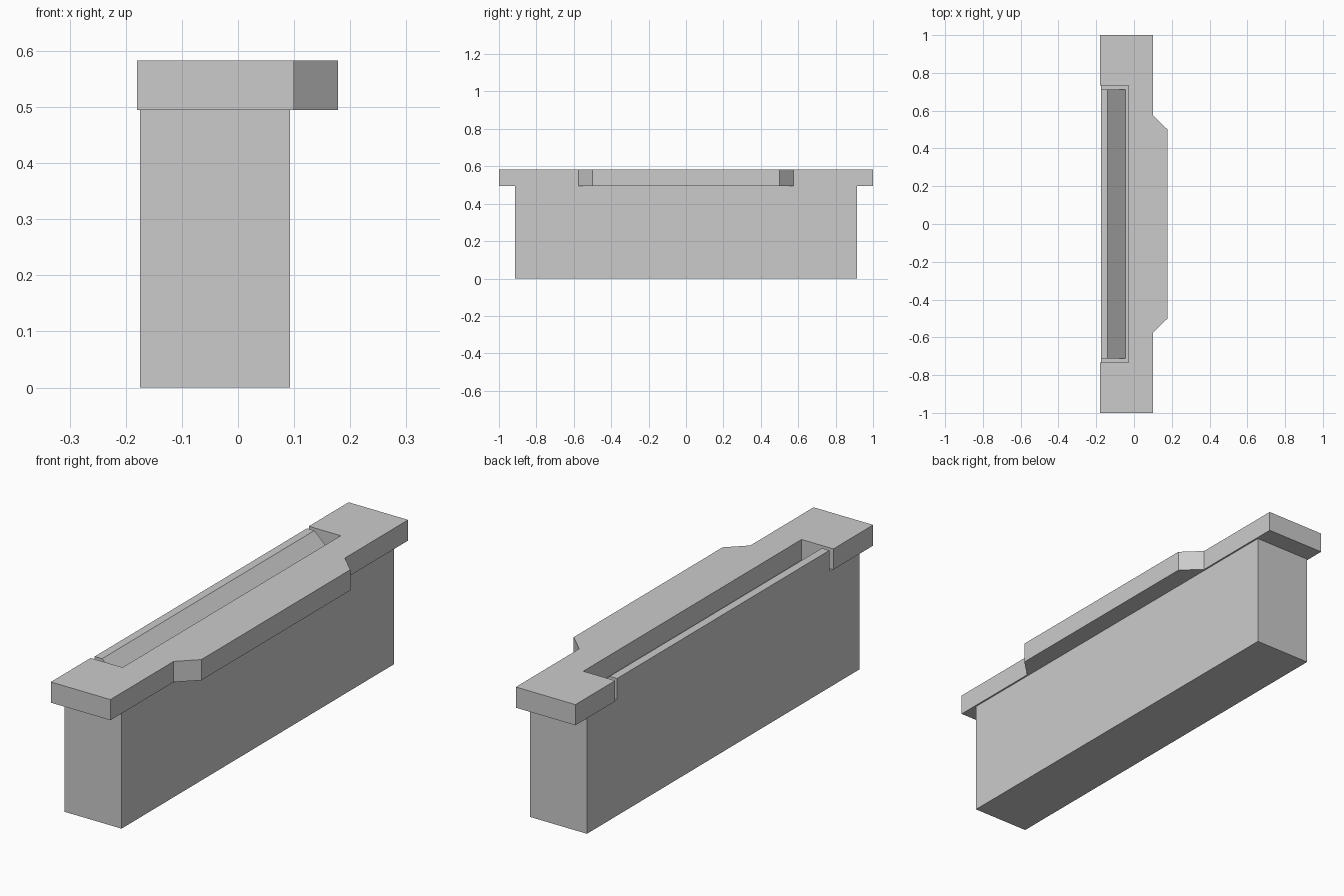
import bpy
import bmesh
from mathutils import Vector

if "Cube" in bpy.data.objects:
    bpy.data.objects.remove(bpy.data.objects["Cube"], do_unlink=True)

# Single plain grey colour
GREY = (0.6, 0.6, 0.6, 1.0)
grey = bpy.data.materials.new("light_grey")
grey.use_nodes = True
grey.diffuse_color = GREY
grey.node_tree.nodes["Principled BSDF"].inputs["Base Color"].default_value = GREY

BODY_TOP, CAP_TOP = 0.495, 0.583
BODY_BACK = -0.175


def extrude_profile(name, points, offset):
    """Extrude a closed flat outline along an offset into a solid."""
    bm = bmesh.new()
    face = bm.faces.new([bm.verts.new(p) for p in points])
    grown = bmesh.ops.extrude_face_region(bm, geom=[face], use_keep_orig=True)
    moved = [v for v in grown["geom"] if isinstance(v, bmesh.types.BMVert)]
    bmesh.ops.translate(bm, verts=moved, vec=Vector(offset))
    bmesh.ops.recalc_face_normals(bm, faces=bm.faces)
    mesh = bpy.data.meshes.new(name)
    bm.to_mesh(mesh)
    bm.free()
    mesh.materials.append(grey)
    obj = bpy.data.objects.new(name, mesh)
    bpy.context.scene.collection.objects.link(obj)
    return obj


# Tall main block
half = [(BODY_BACK, 0.915), (0.093, 0.915)]
outline = half + [(x, -y) for x, y in reversed(half)]
extrude_profile("body", [(x, y, 0) for x, y in outline], (0, 0, BODY_TOP))

# Cap with a chamfered bulge on one side and a long notch on the other
half = [(-0.03, 0.733), (-0.18, 0.733), (-0.18, 1.0), (0.1, 1.0),
        (0.1, 0.575), (0.178, 0.5)]
outline = half + [(x, -y) for x, y in reversed(half)]
extrude_profile("cap", [(x, y, BODY_TOP) for x, y in outline],
                (0, 0, CAP_TOP - BODY_TOP))

# Sloped lip standing inside the notch
section = [(BODY_BACK, BODY_TOP), (-0.045, BODY_TOP),
           (-0.14, CAP_TOP), (BODY_BACK, CAP_TOP)]
extrude_profile("sloped_lip", [(x, -0.713, z) for x, z in section],
                (0, 1.426, 0))
